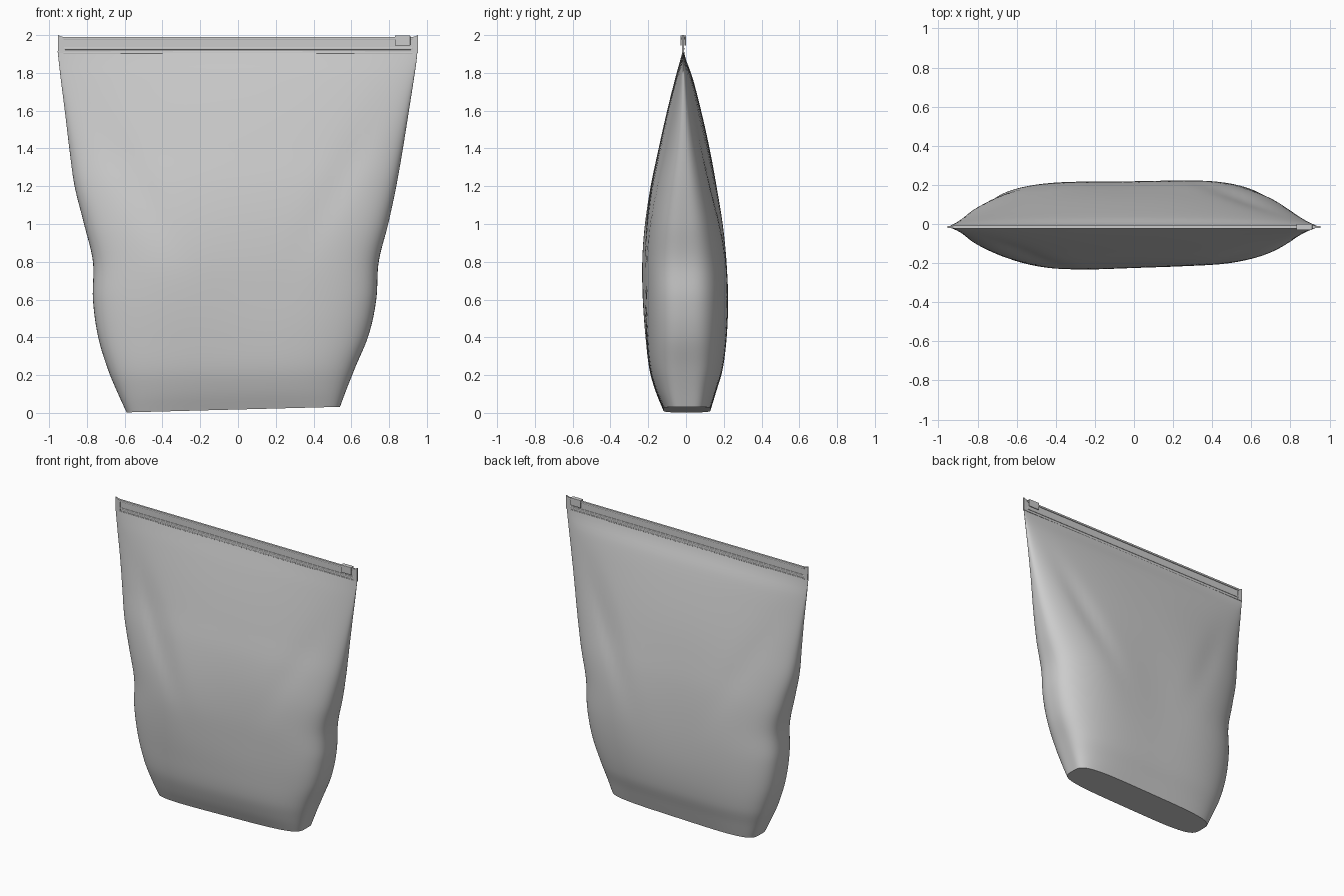
import bpy, bmesh, math

if "Cube" in bpy.data.objects:
    bpy.data.objects.remove(bpy.data.objects["Cube"])

# z, left x, right x, front y, back y, roundness exponent
KEYS = [
    (0.00, -0.59, 0.54, -0.12, 0.13, 4.2),
    (0.10, -0.635, 0.575, -0.16, 0.16, 3.7),
    (0.22, -0.685, 0.62, -0.193, 0.195, 3.4),
    (0.40, -0.74, 0.69, -0.213, 0.218, 3.1),
    (0.60, -0.768, 0.732, -0.225, 0.225, 3.0),
    (0.80, -0.768, 0.745, -0.228, 0.217, 3.0),
    (1.00, -0.815, 0.795, -0.215, 0.196, 2.9),
    (1.20, -0.865, 0.838, -0.187, 0.163, 2.7),
    (1.40, -0.893, 0.873, -0.145, 0.125, 2.5),
    (1.60, -0.917, 0.905, -0.10, 0.08, 2.4),
    (1.78, -0.94, 0.933, -0.055, 0.033, 2.4),
    (1.87, -0.95, 0.946, -0.03, 0.0, 2.4),
    (1.915, -0.955, 0.95, -0.018, -0.012, 2.4),
]
ZIP_Y = -0.015


def section(z):
    """Cubic interpolation of the key sections."""
    i = max(k for k in range(len(KEYS) - 1) if KEYS[k][0] <= z + 1e-9)
    a, b = KEYS[i], KEYS[i + 1]
    p, q = KEYS[max(i - 1, 0)], KEYS[min(i + 2, len(KEYS) - 1)]
    h = b[0] - a[0]
    t = (z - a[0]) / h
    out = []
    for k in range(1, 6):
        m0 = (b[k] - p[k]) / (b[0] - p[0]) * h
        m1 = (q[k] - a[k]) / (q[0] - a[0]) * h
        out.append((2*t**3 - 3*t*t + 1) * a[k] + (t**3 - 2*t*t + t) * m0
                   + (3*t*t - 2*t**3) * b[k] + (t**3 - t*t) * m1)
    return out


def gauss(d, w):
    return math.exp(-(d / w) ** 2)


def relief(x, z, front):
    """Soft bulges and diagonal folds, as a depth multiplier."""
    mid = gauss(z - 0.75, 0.4)
    bulge = 0.05 * gauss(x + (0.4 if front else -0.5), 0.25) * mid
    bulge -= 0.04 * gauss(x - (0.25 if front else -0.1), 0.3) * mid
    fold = 0.0
    for side in (-1, 1):
        line = side * (0.88 - 0.5 * (1.9 - z))
        amp = 0.10 if (side < 0) == front else 0.05
        fold += amp * gauss(x - line, 0.09) * gauss(z - 1.3, 0.35)
    return 1 + bulge - fold


# Pouch body: lofted rings closed by a flat base
N, R = 112, 70
bm = bmesh.new()
rings = []
for j in range(R + 1):
    z = 1.915 * j / R
    x0, x1, yf, yb, n = section(z)
    cx, hw = (x0 + x1) / 2, (x1 - x0) / 2
    yc = ZIP_Y * max(0, min(1, z / 1.9))
    ring = []
    for i in range(N):
        a = 2 * math.pi * i / N
        c, s = math.cos(a), math.sin(a)
        r = (abs(c) ** n + abs(s) ** n) ** (-1 / n)
        x = cx + hw * c * r
        depth = (yb - yc) if s > 0 else (yc - yf)
        y = yc + depth * s * r * relief(x, z, s < 0)
        lift = (0.018 + 0.026 * x) * max(0, 1 - z / 0.5)
        ring.append(bm.verts.new((x, y, z + lift)))
    rings.append(ring)
for lo, hi in zip(rings, rings[1:]):
    for i in range(N):
        k = (i + 1) % N
        bm.faces.new((lo[i], lo[k], hi[k], hi[i]))
bm.faces.new(rings[0][::-1])
bm.faces.new(rings[-1])
me = bpy.data.meshes.new("pouch_body")
bm.to_mesh(me)
bm.free()
body = bpy.data.objects.new("pouch_body", me)
bpy.context.collection.objects.link(body)
bpy.context.view_layer.objects.active = body
body.select_set(True)
bpy.ops.object.shade_smooth_by_angle(angle=math.radians(40))


def box(name, x, y, z, bevel=0.0):
    """Box from (min, max) ranges."""
    bpy.ops.mesh.primitive_cube_add(size=1, location=[(r[0] + r[1]) / 2 for r in (x, y, z)])
    o = bpy.context.object
    o.name = name
    o.scale = [r[1] - r[0] for r in (x, y, z)]
    bpy.ops.object.transform_apply(location=False, rotation=False, scale=True)
    if bevel:
        m = o.modifiers.new("bevel", "BEVEL")
        m.width, m.segments = bevel, 2
    return o


def thick(t):
    return (ZIP_Y - t / 2, ZIP_Y + t / 2)


# Zip flange with its rails and seal ribs
box("zip_flange", (-0.93, 0.93), thick(0.006), (1.905, 1.988))
box("zip_top_rail", (-0.925, 0.925), thick(0.016), (1.976, 1.99), 0.003)
box("zip_lower_rail", (-0.925, 0.925), thick(0.012), (1.922, 1.934), 0.003)
box("seal_rib", (-0.925, 0.925), thick(0.012), (1.903, 1.911), 0.002)

# Flared welded tabs at both ends of the zip
for side, name in ((-1, "left_end_tab"), (1, "right_end_tab")):
    bm = bmesh.new()
    outline = [(0.915, 1.905), (0.952, 1.905), (0.953, 2.0), (0.935, 1.992), (0.915, 1.99)]
    vs = [bm.verts.new((side * x, ZIP_Y - 0.005, z)) for x, z in outline]
    f = bm.faces.new(vs)
    ext = bmesh.ops.extrude_face_region(bm, geom=[f])
    for v in ext["geom"]:
        if isinstance(v, bmesh.types.BMVert):
            v.co.y += 0.01
    bmesh.ops.recalc_face_normals(bm, faces=bm.faces)
    me = bpy.data.meshes.new(name)
    bm.to_mesh(me)
    bm.free()
    bpy.context.collection.objects.link(bpy.data.objects.new(name, me))

# Slider: two cheeks joined by a bridge over the rail
for y, name in (((-0.03, -0.023), "slider_front"), ((-0.007, 0.0), "slider_back")):
    box(name, (0.83, 0.912), y, (1.945, 1.996), 0.002)
box("slider_bridge", (0.83, 0.912), (-0.03, 0.0), (1.99, 1.998), 0.002)
